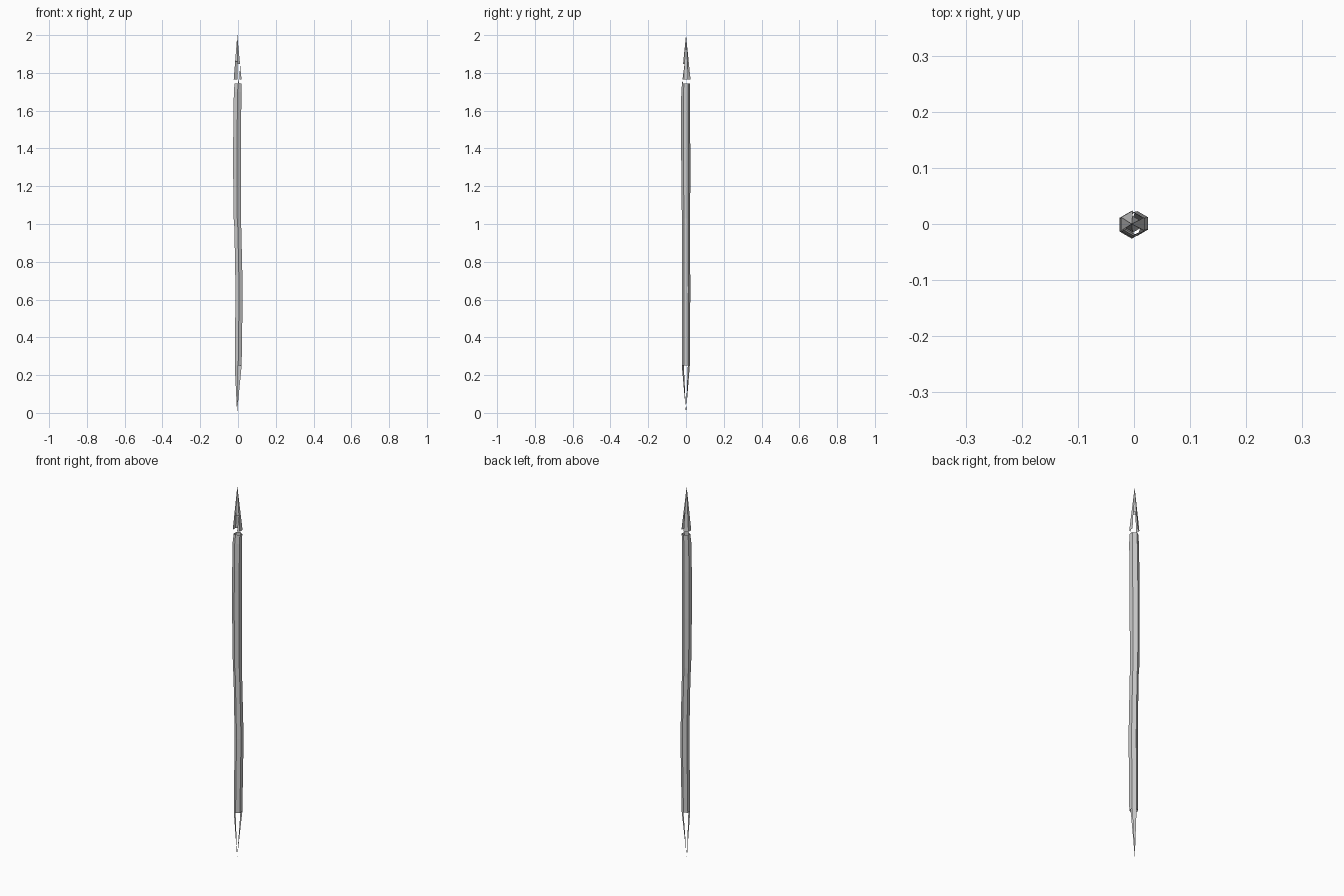
import bpy, bmesh, math

if "Cube" in bpy.data.objects:
    bpy.data.objects.remove(bpy.data.objects["Cube"])

# Hexagonal rings along the crooked staff: z, centre x, centre y, radius
RINGS = [(0.25, 0.001, -0.001, 0.021),
         (0.65, 0.006, 0.001, 0.022),
         (0.98, -0.001, 0.000, 0.021),
         (1.03, -0.004, 0.000, 0.022),
         (1.30, -0.005, -0.001, 0.024),
         (1.55, -0.004, -0.002, 0.024),
         (1.70, -0.002, -0.002, 0.023),
         (1.745, 0.000, 0.000, 0.021)]


def hex_ring(z, cx, cy, r):
    """Six points; side i faces the angle 60 * i degrees."""
    return [(cx + r * math.cos(math.radians(60 * i - 30)),
             cy + r * math.sin(math.radians(60 * i - 30)), z) for i in range(6)]


def make(name, polys):
    """Flat-faced object from a list of polygons, joined at shared points."""
    bm = bmesh.new()
    for poly in polys:
        bm.faces.new([bm.verts.new(p) for p in poly])
    bmesh.ops.remove_doubles(bm, verts=bm.verts, dist=0.0001)
    me = bpy.data.meshes.new(name)
    bm.to_mesh(me)
    bm.free()
    ob = bpy.data.objects.new(name, me)
    bpy.context.collection.objects.link(ob)
    return ob


def mix(a, b, t):
    return tuple(p + (q - p) * t for p, q in zip(a, b))


# Long open hexagonal shaft
rings = [hex_ring(*r) for r in RINGS]
polys = []
for a, b in zip(rings, rings[1:]):
    for i in range(6):
        j = (i + 1) % 6
        polys.append([a[i], a[j], b[j], b[i]])
make("shaft", polys)

# Bottom point: only two opposite slivers remain
base, tip = rings[0], (-0.005, 0, 0)
make("bottom_point", [[base[i], tip, base[(i + 1) % 6]] for i in (1, 4)])

# Top point: a splintered spike floating just above the shaft
base, tip = hex_ring(1.765, -0.002, 0.0, 0.024), (-0.004, 0, 2.0)
polys = []
for i in range(6):
    a, b = base[i], base[(i + 1) % 6]
    if i in (0, 2, 3):            # whole sides
        polys.append([a, b, tip])
    elif i == 5:                  # side split by a notch
        a2, b2 = mix(a, tip, 0.35), mix(b, tip, 0.35)
        polys += [[a2, b2, tip], [mix(a, b, 0.45), b, b2]]
    else:                         # sides broken away below
        polys.append([mix(a, tip, 0.4), mix(b, tip, 0.4), tip])
make("top_point", polys)

# Splinter rising from the broken shaft end
top = rings[-1]
make("splinter", [[top[5], mix(top[5], top[0], 0.4), (0.0, -0.018, 1.768)]])
